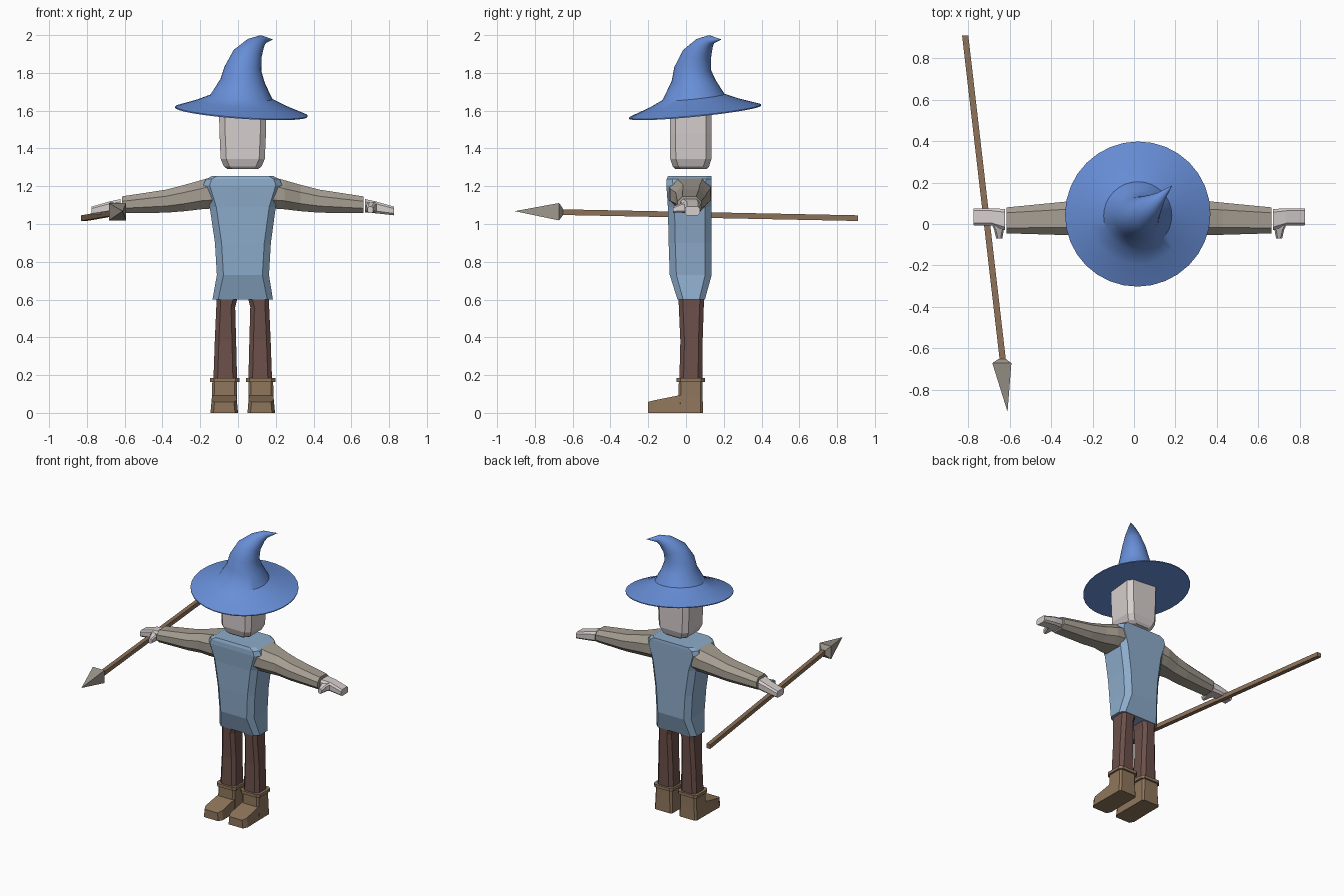
import bpy, bmesh, math
from mathutils import Vector

CX = 0.025  # body mirror plane


def material(name, rgb):
    m = bpy.data.materials.new(name)
    lin = [((c / 255 + 0.055) / 1.055) ** 2.4 for c in rgb]
    m.diffuse_color = (*lin, 1)
    return m


HAT = material("hat blue", (104, 143, 216))
TUNIC = material("tunic blue", (141, 172, 203))
SKIN = material("pale skin", (214, 206, 205))
SLEEVE = material("sleeve grey", (166, 158, 146))
TROUSER = material("trouser brown", (108, 80, 74))
LEATHER = material("boot leather", (142, 118, 91))
WOOD = material("shaft wood", (142, 115, 90))
METAL = material("spear metal", (158, 152, 141))


def loft(name, rings, mat, smooth=None):
    """Skin a list of equal-sized point rings and cap both ends."""
    bm = bmesh.new()
    loops = [[bm.verts.new(p) for p in ring] for ring in rings]
    for a, b in zip(loops, loops[1:]):
        n = len(a)
        for i in range(n):
            j = (i + 1) % n
            bm.faces.new((a[i], a[j], b[j], b[i]))
    bm.faces.new(loops[0])
    bm.faces.new(loops[-1])
    bmesh.ops.remove_doubles(bm, verts=bm.verts, dist=1e-5)
    bmesh.ops.recalc_face_normals(bm, faces=bm.faces)
    me = bpy.data.meshes.new(name)
    bm.to_mesh(me)
    bm.free()
    me.materials.append(mat)
    ob = bpy.data.objects.new(name, me)
    bpy.context.collection.objects.link(ob)
    if smooth:
        bpy.context.view_layer.objects.active = ob
        ob.select_set(True)
        bpy.ops.object.shade_smooth_by_angle(angle=math.radians(smooth))
        ob.select_set(False)
    return ob


def octagon(u0, u1, v0, v1, c):
    """Rectangle with its corners cut by c."""
    return [(u0 + c, v0), (u1 - c, v0), (u1, v0 + c), (u1, v1 - c),
            (u1 - c, v1), (u0 + c, v1), (u0, v1 - c), (u0, v0 + c)]


def z_rings(rows):  # rows: z, x0, x1, y0, y1, corner
    return [[(x, y, z) for x, y in octagon(x0, x1, y0, y1, c)]
            for z, x0, x1, y0, y1, c in rows]


def x_rings(rows):  # rows: x, y0, y1, z0, z1, corner
    return [[(x, y, z) for y, z in octagon(y0, y1, z0, z1, c)]
            for x, y0, y1, z0, z1, c in rows]


def flip(rings):
    return [[(2 * CX - p[0], p[1], p[2]) for p in r] for r in rings]


def pair(name, rings, mat):
    loft("left_" + name, rings, mat)
    loft("right_" + name, flip(rings), mat)


# Hat: brim edge, brim, crown and bent tip as tilted circles
def circle(center, radius, axis, n=32):
    q = Vector((0, 0, 1)).rotation_difference(Vector(axis))
    return [Vector(center) + q @ Vector((radius * math.cos(2 * math.pi * i / n),
                                         radius * math.sin(2 * math.pi * i / n), 0))
            for i in range(n)]


BASE = (0.07, -0.1, 1)
loft("hat", [
    circle((0.018, 0.048, 1.592), 0.352, BASE),
    circle((0.018, 0.048, 1.598), 0.352, BASE),
    circle((0.018, 0.045, 1.638), 0.24, BASE),
    circle((0.018, 0.040, 1.672), 0.165, BASE),
    circle((0.025, 0.042, 1.757), 0.118, (0.1, 0, 1)),
    circle((0.026, 0.036, 1.822), 0.098, (0.12, 0.1, 1)),
    circle((0.050, 0.058, 1.900), 0.077, (0.25, 0.25, 1)),
    circle((0.092, 0.096, 1.955), 0.049, (0.45, 0.45, 1)),
    circle((0.128, 0.130, 1.976), 0.026, (0.7, 0.7, 0.5)),
    circle((0.183, 0.185, 1.977), 0.001, (0.7, 0.7, 0)),
], HAT, smooth=35)

# Head
loft("head", z_rings([
    (1.290, -0.055, 0.105, -0.055, 0.110, 0.030),
    (1.305, -0.075, 0.125, -0.070, 0.122, 0.030),
    (1.345, -0.092, 0.142, -0.084, 0.135, 0.030),
    (1.480, -0.098, 0.148, -0.085, 0.136, 0.030),
    (1.615, -0.101, 0.151, -0.085, 0.136, 0.030),
]), SKIN)

# Tunic
loft("tunic", z_rings([
    (0.600, -0.135, 0.185, -0.045, 0.100, 0.030),
    (0.730, -0.112, 0.164, -0.086, 0.136, 0.035),
    (0.900, -0.122, 0.174, -0.092, 0.136, 0.035),
    (1.090, -0.150, 0.200, -0.096, 0.136, 0.035),
    (1.205, -0.185, 0.235, -0.104, 0.136, 0.035),
    (1.237, -0.170, 0.220, -0.102, 0.136, 0.030),
    (1.255, -0.135, 0.185, -0.095, 0.134, 0.025),
]), TUNIC)

# Sleeves
pair("sleeve", x_rings([
    (0.185, -0.090, 0.132, 1.082, 1.249, 0.045),
    (0.245, -0.085, 0.130, 1.078, 1.232, 0.045),
    (0.330, -0.055, 0.113, 1.068, 1.208, 0.040),
    (0.430, -0.052, 0.103, 1.060, 1.182, 0.035),
    (0.665, -0.045, 0.080, 1.057, 1.146, 0.026),
]), SLEEVE)

# Hands and thumbs
pair("hand", x_rings([
    (0.672, -0.030, 0.072, 1.062, 1.132, 0.015),
    (0.735, -0.008, 0.076, 1.056, 1.118, 0.012),
    (0.825, -0.006, 0.074, 1.046, 1.092, 0.010),
]), SKIN)
pair("thumb", [[(x, y, z) for x, z in octagon(x0, x1, z0, z1, 0.008)]
               for y, x0, x1, z0, z1 in [(0.005, 0.672, 0.740, 1.062, 1.118),
                                         (-0.025, 0.678, 0.726, 1.062, 1.110),
                                         (-0.070, 0.686, 0.715, 1.058, 1.092)]], SKIN)

# Trouser legs
pair("trouser_leg", z_rings([
    (0.180, 0.055, 0.180, -0.035, 0.086, 0.022),
    (0.380, 0.060, 0.173, -0.030, 0.088, 0.022),
    (0.560, 0.065, 0.165, -0.038, 0.094, 0.022),
    (0.620, 0.050, 0.165, -0.040, 0.097, 0.022),
]), TROUSER)

# Boots: shaft, cuff, and wedge foot
pair("boot_shaft", z_rings([
    (0.000, 0.052, 0.193, -0.045, 0.090, 0.012),
    (0.090, 0.056, 0.188, -0.040, 0.088, 0.012),
    (0.170, 0.056, 0.186, -0.038, 0.088, 0.012),
]), LEATHER)
pair("boot_cuff", z_rings([
    (0.163, 0.042, 0.198, -0.050, 0.100, 0.020),
    (0.184, 0.042, 0.198, -0.050, 0.100, 0.020),
]), LEATHER)
pair("boot_foot", [[(x0, y, 0), (x1, y, 0), (x1 - 0.006, y, h), (x0 + 0.006, y, h)]
                   for y, x0, x1, h in [(0.02, 0.052, 0.193, 0.100),
                                        (-0.04, 0.052, 0.193, 0.092),
                                        (-0.17, 0.050, 0.196, 0.066),
                                        (-0.202, 0.066, 0.180, 0.058)]], LEATHER)


# Spear: square shaft and four-sided head
def square(x, y, z, h):
    return [(x - h, y, z - h), (x + h, y, z - h), (x + h, y, z + h), (x - h, y, z + h)]


loft("spear_shaft", [square(-0.632, -0.67, 1.063, 0.015),
                     square(-0.815, 0.91, 1.031, 0.015)], WOOD)
loft("spear_head", [square(-0.636, -0.652, 1.064, 0.018),
                    square(-0.638, -0.672, 1.065, 0.046),
                    square(-0.611, -0.904, 1.068, 0.0005)], METAL)
